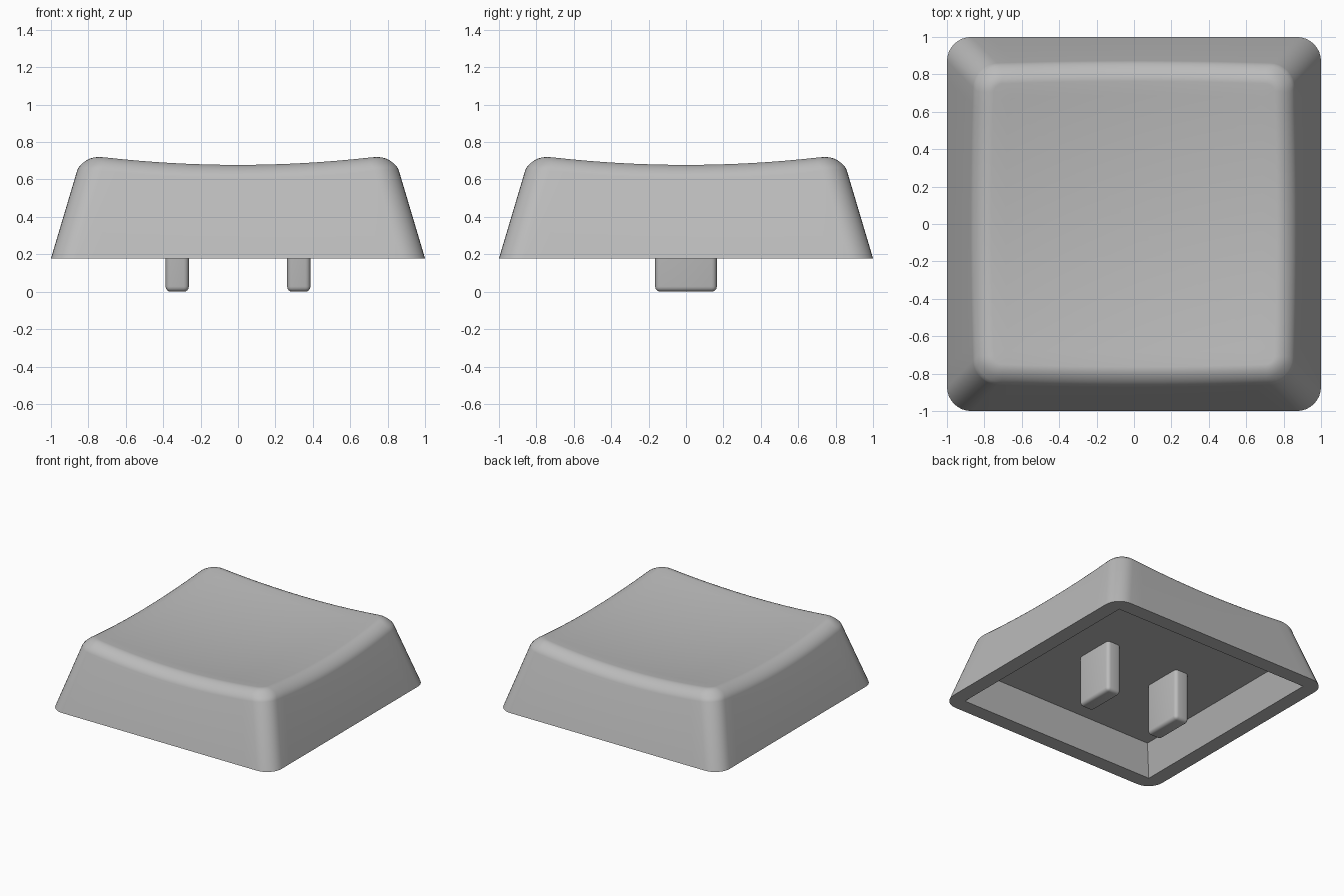
import bpy, bmesh, math
from mathutils import Vector

if "Cube" in bpy.data.objects:
    bpy.data.objects.remove(bpy.data.objects["Cube"])

BASE_Z, SLOPE, CORNER = 0.178, 0.298, 0.13   # skirt start, wall taper, corner radius
EDGE, ARC = 16, 8                            # subdivisions per side and per corner

plastic = bpy.data.materials.new("grey plastic")
plastic.diffuse_color = (0.5, 0.5, 0.5, 1)
plastic.use_nodes = True
plastic.node_tree.nodes["Principled BSDF"].inputs["Base Color"].default_value = plastic.diffuse_color


def dish(x, y):
    """Height of the spherical scoop on top."""
    return 0.63 + 0.082 * (x * x + y * y)


def outline(k, half, r):
    """Point k on a rounded square."""
    side, i = divmod(k, EDGE + ARC)
    core = half - r
    if i < EDGE:
        p = Vector((half, core * (2 * i / EDGE - 1)))
    else:
        a = math.pi / 2 * (i - EDGE) / ARC
        p = Vector((core + r * math.cos(a), core + r * math.sin(a)))
    c, s = [(1, 0), (0, 1), (-1, 0), (0, -1)][side]
    return Vector((c * p.x - s * p.y, s * p.x + c * p.y))


def column(k):
    """Section of the shell at outline point k, from cavity ceiling to scoop."""
    def at(half, r, z):
        p = outline(k, half, r)
        return Vector((p.x, p.y, z))
    pts = [at(0.80, 0, 0.41), at(0.88, 0, BASE_Z), at(1.0, CORNER, BASE_Z)]
    # find where the wall would meet the scoop
    z = 0.7
    for _ in range(12):
        half = 1 - SLOPE * (z - BASE_Z)
        z = dish(*outline(k, half, CORNER))
    # round the shoulder between wall and scoop
    t = 0.085
    start = Vector((-SLOPE, -1)).normalized() * t
    end = Vector((t, dish(*outline(k, half - t, CORNER - t)) - z))
    w = 0.55
    for j in range(9):
        u = j / 8
        a, b, c = (1 - u) ** 2, 2 * u * (1 - u) * w, u * u
        q = (start * a + end * c) / (a + b + c)
        pts.append(at(half - q.x, CORNER - max(q.x, 0), z + q.y))
    # scoop rings towards the centre
    rim = pts[-1].copy()
    for j in range(1, 10):
        f = 1 - j / 10
        pts.append(Vector((rim.x * f, rim.y * f, dish(rim.x * f, rim.y * f))))
    return pts


def finish(bm, name):
    bmesh.ops.recalc_face_normals(bm, faces=bm.faces)
    mesh = bpy.data.meshes.new(name)
    bm.to_mesh(mesh)
    bm.free()
    obj = bpy.data.objects.new(name, mesh)
    bpy.context.collection.objects.link(obj)
    mesh.materials.append(plastic)
    bpy.ops.object.select_all(action='DESELECT')
    obj.select_set(True)
    bpy.context.view_layer.objects.active = obj
    bpy.ops.object.shade_smooth_by_angle(angle=math.radians(30))
    return obj


# key cap shell with hollow underside
bm = bmesh.new()
n = 4 * (EDGE + ARC)
cols = [[bm.verts.new(p) for p in column(k)] for k in range(n)]
centre = bm.verts.new((0, 0, dish(0, 0)))
for k in range(n):
    a, b = cols[k], cols[(k + 1) % n]
    for j in range(len(a) - 1):
        bm.faces.new((a[j], b[j], b[j + 1], a[j + 1]))
    bm.faces.new((a[-1], b[-1], centre))
bm.faces.new([c[0] for c in cols])           # cavity ceiling
bmesh.ops.remove_doubles(bm, verts=bm.verts, dist=1e-5)
finish(bm, "key_cap")

# two mounting prongs under the cap
for side, name in ((-1, "left_prong"), (1, "right_prong")):
    bm = bmesh.new()
    bmesh.ops.create_cube(bm, size=1)
    for v in bm.verts:
        v.co = (side * 0.325 + v.co.x * 0.125, v.co.y * 0.33, (v.co.z + 0.5) * 0.44)
    edges = [e for e in bm.edges if min(v.co.z for v in e.verts) < 0.01]
    bmesh.ops.bevel(bm, geom=edges, offset=0.028, segments=4, profile=0.5, affect='EDGES')
    finish(bm, name)
